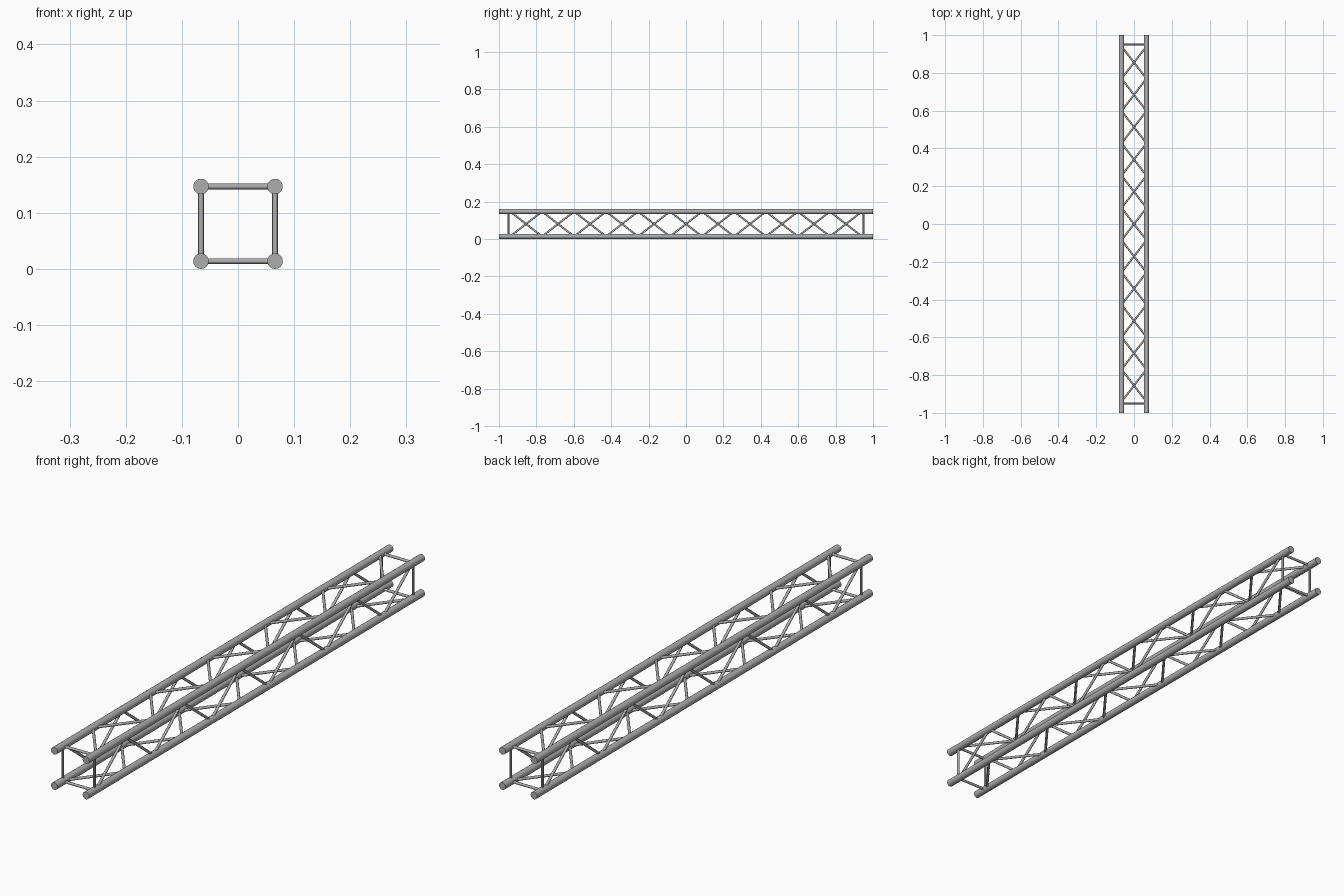
import bpy
from mathutils import Vector

cube = bpy.data.objects.get("Cube")
if cube:
    bpy.data.objects.remove(cube, do_unlink=True)

HALF_X, LOW, HIGH = 0.066, 0.0138, 0.1468   # chord centre lines
CHORD_R, BRACE_R = 0.0138, 0.005
BAYS, PITCH, END_Y = 11, 0.171, 0.95

metal = bpy.data.materials.new("grey_metal")
metal.use_nodes = True
colour = (0.42, 0.42, 0.42, 1)
metal.diffuse_color = colour
metal.node_tree.nodes["Principled BSDF"].inputs["Base Color"].default_value = colour


def tube(name, a, b, radius, sides):
    """Smooth capped cylinder from point a to point b."""
    a, b = Vector(a), Vector(b)
    bpy.ops.mesh.primitive_cylinder_add(
        vertices=sides, radius=radius, depth=(b - a).length, location=(a + b) / 2,
        rotation=(b - a).to_track_quat("Z", "Y").to_euler())
    obj = bpy.context.object
    obj.name = name
    obj.data.materials.append(metal)
    bpy.ops.object.shade_smooth_by_angle()
    return obj


# Four long chords
corners = {"right_lower": (-HALF_X, LOW), "left_lower": (HALF_X, LOW),
           "left_upper": (HALF_X, HIGH), "right_upper": (-HALF_X, HIGH)}
for name, (x, z) in corners.items():
    tube(name + "_chord", (x, -1, z), (x, 1, z), CHORD_R, 24)

# Each side: end rungs and one zigzag; opposite sides run in opposite phase
faces = {"left": ("left_lower", "left_upper"), "right": ("right_upper", "right_lower"),
         "top": ("left_upper", "right_upper"), "bottom": ("right_lower", "left_lower")}
for face, names in faces.items():
    pair = [corners[n] for n in names]

    def node(i, y):
        x, z = pair[i % 2]
        return (x, y, z)

    for end, y in (("front", -END_Y), ("back", END_Y)):
        tube(f"{face}_{end}_rung", node(0, y), node(1, y), BRACE_R, 12)
    for k in range(BAYS):
        y = (k - BAYS / 2) * PITCH
        tube(f"{face}_diagonal_{k + 1}", node(k, y), node(k + 1, y + PITCH), BRACE_R, 12)
